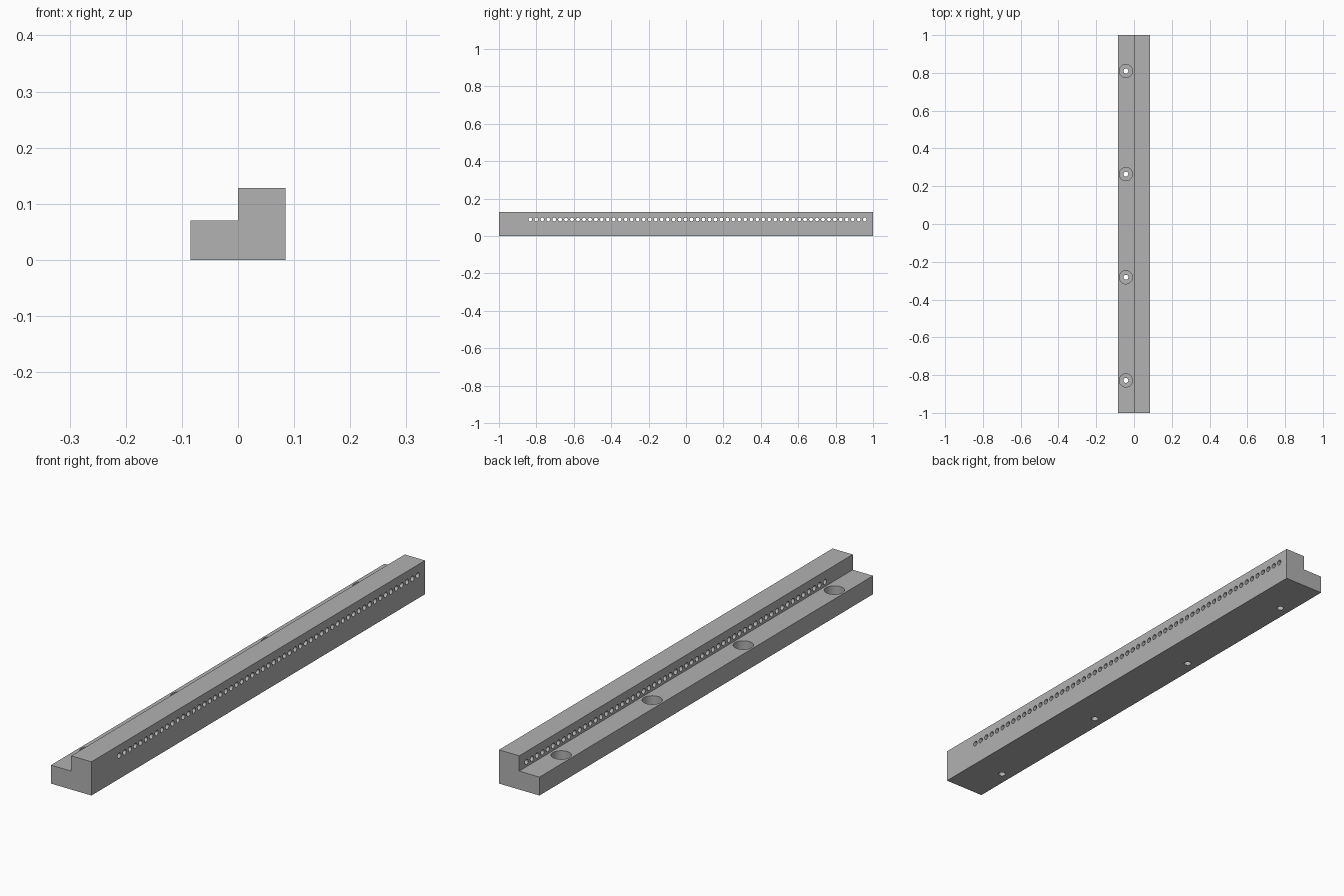
import bpy, bmesh, math
from mathutils import Matrix

cube = bpy.data.objects.get("Cube")
if cube:
    bpy.data.objects.remove(cube, do_unlink=True)

HALF_LENGTH, HALF_WIDTH = 1.0, 0.085
LEDGE_Z, TOP_Z = 0.07, 0.128
BOLT_X, BOLT_START, BOLT_PITCH, BOLTS = -0.043, -0.828, 0.546, 4
PIN_Z, PIN_START, PIN_END, PINS = 0.088, -0.833, 0.956, 57

grey = bpy.data.materials.new("plain grey")
grey.use_nodes = True
grey.diffuse_color = (0.445, 0.445, 0.445, 1)
grey.node_tree.nodes["Principled BSDF"].inputs["Base Color"].default_value = grey.diffuse_color


def make_object(name, bm):
    bmesh.ops.recalc_face_normals(bm, faces=bm.faces)
    mesh = bpy.data.meshes.new(name)
    bm.to_mesh(mesh)
    bm.free()
    mesh.materials.append(grey)
    obj = bpy.data.objects.new(name, mesh)
    bpy.context.collection.objects.link(obj)
    return obj


def add_cylinder(bm, centre, radius, depth, sides, along_x=False):
    turn = Matrix.Rotation(math.pi / 2 if along_x else 0, 4, "Y")
    bmesh.ops.create_cone(bm, cap_ends=True, segments=sides, radius1=radius, radius2=radius,
                          depth=depth, matrix=Matrix.Translation(centre) @ turn)


def cut(target, cutter):
    mod = target.modifiers.new(cutter.name, "BOOLEAN")
    mod.operation, mod.solver, mod.object = "DIFFERENCE", "EXACT", cutter
    cutter.hide_render = True
    bpy.context.view_layer.objects.active = target
    bpy.ops.object.modifier_apply(modifier=mod.name)
    bpy.data.objects.remove(cutter, do_unlink=True)


# Stepped bar: L-shaped profile extruded along its length
profile = [(-HALF_WIDTH, 0), (HALF_WIDTH, 0), (HALF_WIDTH, TOP_Z),
           (0, TOP_Z), (0, LEDGE_Z), (-HALF_WIDTH, LEDGE_Z)]
bm = bmesh.new()
end = bm.faces.new([bm.verts.new((x, -HALF_LENGTH, z)) for x, z in profile])
side = bmesh.ops.extrude_face_region(bm, geom=[end])["geom"]
bmesh.ops.translate(bm, vec=(0, 2 * HALF_LENGTH, 0),
                    verts=[v for v in side if isinstance(v, bmesh.types.BMVert)])
bar = make_object("stepped_bar", bm)

# Bolt holes through the ledge, then their wide counterbores
bolt_ys = [BOLT_START + i * BOLT_PITCH for i in range(BOLTS)]
for name, radius, bottom in (("bolt_holes", 0.013, -0.05), ("counterbores", 0.035, 0.028)):
    bm = bmesh.new()
    for y in bolt_ys:
        top = LEDGE_Z + 0.02
        add_cylinder(bm, (BOLT_X, y, (top + bottom) / 2), radius, top - bottom, 40)
    cut(bar, make_object(name, bm))

# Row of small holes through the upright wall
bm = bmesh.new()
step = (PIN_END - PIN_START) / (PINS - 1)
for i in range(PINS):
    add_cylinder(bm, (HALF_WIDTH / 2, PIN_START + i * step, PIN_Z), 0.01,
                 HALF_WIDTH + 0.04, 20, along_x=True)
cut(bar, make_object("pin_holes", bm))

# Smooth hole walls, crisp edges
bpy.ops.object.select_all(action="DESELECT")
bar.select_set(True)
bpy.context.view_layer.objects.active = bar
bpy.ops.object.shade_smooth_by_angle(angle=math.radians(30))
